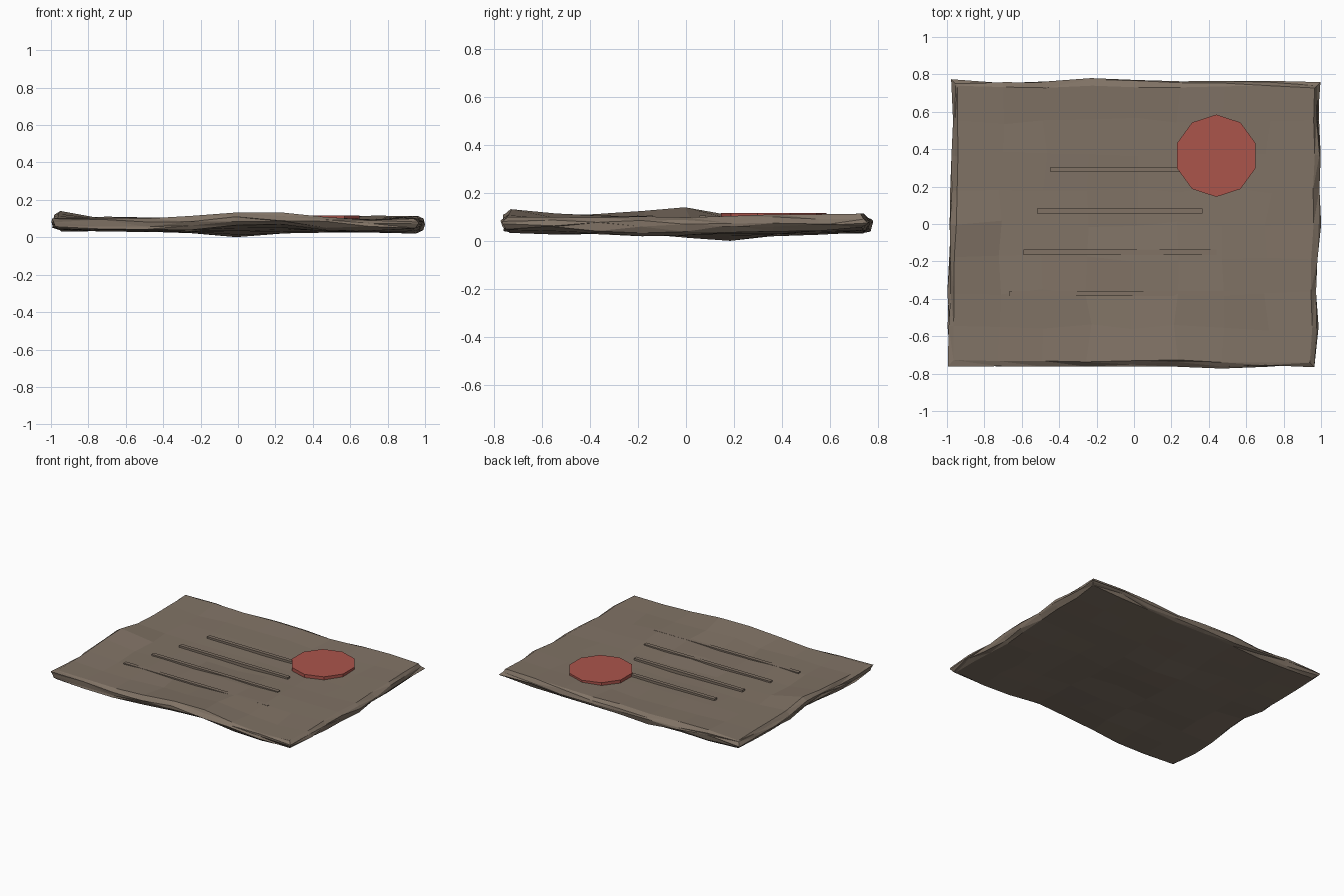
import bpy, bmesh, math, random
from mathutils import Vector

random.seed(11)
if "Cube" in bpy.data.objects:
    bpy.data.objects.remove(bpy.data.objects["Cube"], do_unlink=True)


def make_material(name, rgb):
    m = bpy.data.materials.new(name)
    m.use_nodes = True
    m.diffuse_color = (*rgb, 1)
    m.node_tree.nodes["Principled BSDF"].inputs["Base Color"].default_value = (*rgb, 1)
    return m


parchment = make_material("aged brown parchment", (0.218, 0.171, 0.131))
wax = make_material("red wax", (0.41, 0.089, 0.071))


def add_object(name, bm, material):
    bmesh.ops.recalc_face_normals(bm, faces=bm.faces)
    mesh = bpy.data.meshes.new(name)
    bm.to_mesh(mesh)
    bm.free()
    mesh.materials.append(material)
    obj = bpy.data.objects.new(name, mesh)
    bpy.context.collection.objects.link(obj)
    return obj


# Broad warps of the whole sheet, and extra ones of the underside: x, y, height, radius
WARPS = [(0.12, -0.78, 0.044, 0.25), (-1, -0.04, 0.034, 0.18), (0, 0.15, -0.012, 0.3),
         (0.38, -0.37, 0.017, 0.22), (0.6, -0.62, -0.01, 0.2), (-0.48, -0.37, 0.014, 0.13),
         (0.95, -0.1, -0.008, 0.25), (0, -0.18, 0.014, 0.1), (0.65, 0.75, 0.012, 0.25)]
UNDER_WARPS = [(0, 0.16, -0.017, 0.2), (0.48, -0.2, -0.01, 0.25), (0.95, -0.15, -0.008, 0.2)]
UNDER_WARPS += [(x, y, 0.018, 0.2) for x in (-1, 1) for y in (-0.75, 0.75)]


def warp(x, y, bumps):
    return sum(h * math.exp(-((x - a) ** 2 + (y - b) ** 2) / (r * r)) for a, b, h, r in bumps)


def jitter(amount):
    return random.uniform(-amount, amount)


# Parchment sheet: two wavy grids joined by a ragged rim
N = 8
HX, HY = 0.955, 0.734
bm = bmesh.new()


def wavy_grid(z, edge_lift, bumps):
    rows = []
    for j in range(N + 1):
        row = []
        for i in range(N + 1):
            x, y = HX * (2 * i / N - 1), HY * (2 * j / N - 1)
            edge = i in (0, N) or j in (0, N)
            height = z + warp(x, y, bumps) + (edge_lift + jitter(0.007) if edge else jitter(0.003))
            spread = 0.008 if edge else 0.02
            # The sheet leans slightly sideways towards the back
            row.append(bm.verts.new((x + 0.015 * y + jitter(spread), y + jitter(spread), height)))
        rows.append(row)
    for j in range(N):
        for i in range(N):
            bm.faces.new((rows[j][i], rows[j][i + 1], rows[j + 1][i + 1], rows[j + 1][i]))
    return rows


def border(rows):
    return (rows[0][:-1] + [r[-1] for r in rows[:-1]]
            + rows[-1][:0:-1] + [r[0] for r in rows[:0:-1]])


def rim_ring(blend, grow):
    ring = []
    for upper, lower in zip(border(top), border(bottom)):
        p = upper.co.lerp(lower.co, blend)
        out = Vector((0, 0, 0))
        if abs(p.x) > HX - 0.06:
            out.x = math.copysign(1, p.x)
        if abs(p.y) > HY - 0.06:
            out.y = math.copysign(1, p.y)
        p += out * (grow + jitter(0.012)) + Vector((0, 0, jitter(0.014)))
        ring.append(bm.verts.new(p))
    return ring


top = wavy_grid(0.0955, 0.009, WARPS)
bottom = wavy_grid(0.031, 0.003, WARPS + UNDER_WARPS)
loops = [border(top), rim_ring(0.25, 0.022), rim_ring(0.5, 0.028),
         rim_ring(0.75, 0.022), border(bottom)]
rim_faces = []
for a, b in zip(loops, loops[1:]):
    for k in range(len(a)):
        n = (k + 1) % len(a)
        rim_faces.append(bm.faces.new((a[k], a[n], b[n], b[k])))
bmesh.ops.triangulate(bm, faces=rim_faces)
add_object("parchment_sheet", bm, parchment)

# Raised writing strips, each longer than the one behind it
for k in range(4):
    bm = bmesh.new()
    bmesh.ops.create_cube(bm, size=1)
    bmesh.ops.scale(bm, vec=(0.74 + 0.146 * k, 0.028, 0.025), verts=bm.verts)
    bmesh.ops.translate(bm, vec=(-0.076, 0.291 - 0.221 * k, 0.0945), verts=bm.verts)
    add_object(f"writing_strip_{k + 1}", bm, parchment)

# Ten-sided wax seal
bm = bmesh.new()
bmesh.ops.create_circle(bm, cap_ends=True, radius=0.22, segments=10)
extruded = bmesh.ops.extrude_face_region(bm, geom=bm.faces[:], use_keep_orig=True)
bmesh.ops.translate(bm, vec=(0, 0, 0.035),
                    verts=[g for g in extruded["geom"] if isinstance(g, bmesh.types.BMVert)])
bmesh.ops.translate(bm, vec=(0.44, 0.365, 0.081), verts=bm.verts)
add_object("wax_seal", bm, wax)
